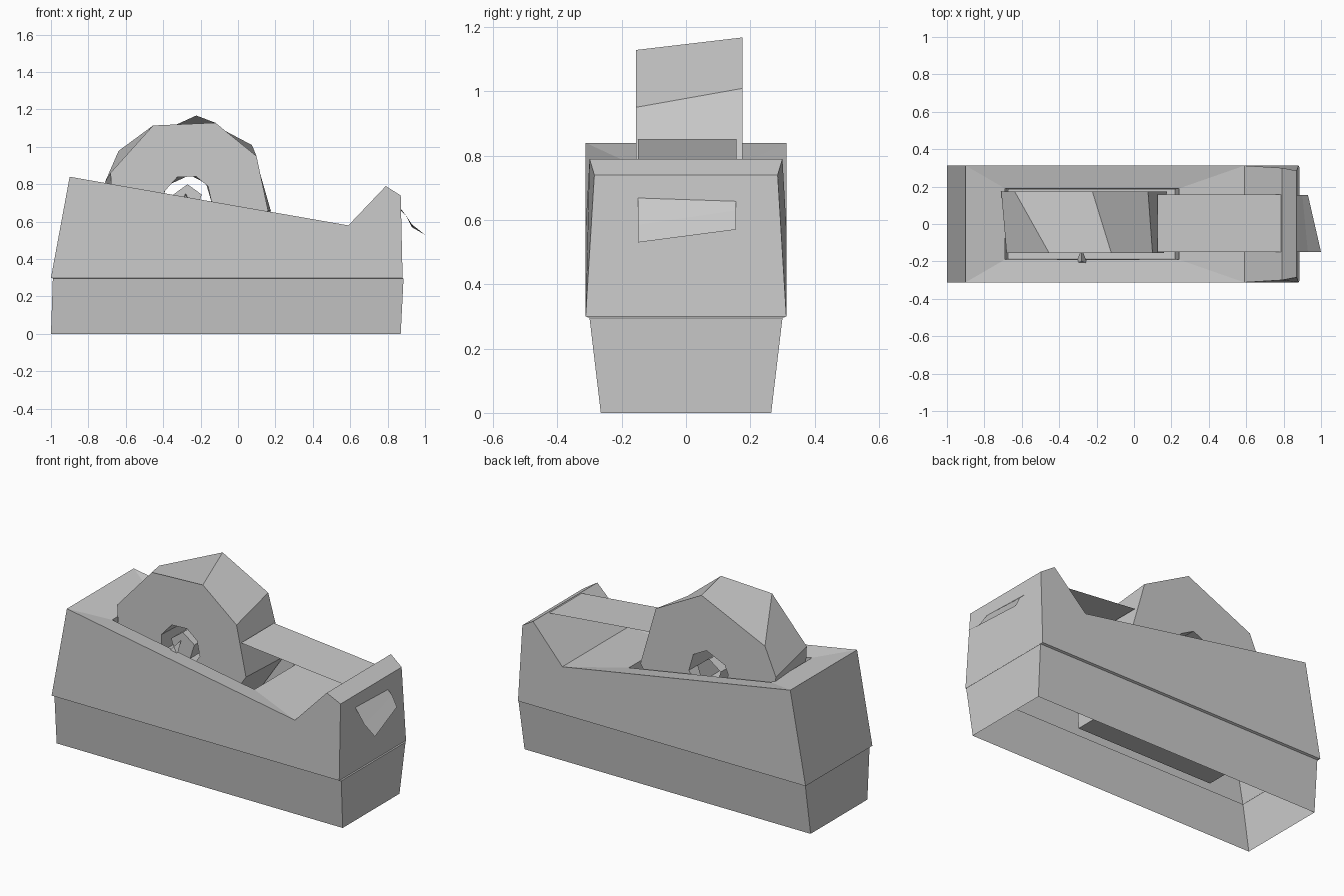
import bpy
from math import cos, sin, radians

if "Cube" in bpy.data.objects:
    bpy.data.objects.remove(bpy.data.objects["Cube"])


def make(name, verts, faces):
    mesh = bpy.data.meshes.new(name)
    mesh.from_pydata(verts, [], faces)
    obj = bpy.data.objects.new(name, mesh)
    bpy.context.collection.objects.link(obj)
    return obj


def rect(x0, x1, hy, z0, z1):
    """Rectangle ring, tilted along x when z0 and z1 differ."""
    return [(x0, -hy, z0), (x1, -hy, z0 if z1 is None else z1),
            (x1, hy, z1), (x0, hy, z0)]


def loft(rings, closed=False, cap=False):
    """Join rings of equal length with quads."""
    n = len(rings[0])
    verts = [p for r in rings for p in r]
    faces = []
    for k in range(len(rings) if closed else len(rings) - 1):
        a, b = k * n, ((k + 1) % len(rings)) * n
        faces += [(a + i, a + (i + 1) % n, b + (i + 1) % n, b + i) for i in range(n)]
    if cap:
        faces.append(tuple(range(len(verts) - n, len(verts))))
    return verts, faces


def deck_z(x):
    return 0.84 - 0.26 / 1.49 * (x + 0.9)


# Lower base: open-bottomed skirt that flares up to a small lip under the body
make("lower_base", *loft([
    rect(-1.0, 0.87, 0.265, 0.0, 0.0),
    rect(-0.99, 0.885, 0.30, 0.295, 0.295),
    rect(-0.995, 0.88, 0.312, 0.3, 0.3)]))

# Body: wedge side profile (x, z, half width), open below and along the deck
profile = [(-1.0, 0.3, 0.312), (0.88, 0.3, 0.312), (0.87, 0.74, 0.285),
           (0.79, 0.79, 0.30), (0.59, 0.58, 0.312), (-0.9, 0.84, 0.312)]
n = len(profile)
verts = [(x, s * h, z) for s in (-1, 1) for x, z, h in profile]
faces = [tuple(range(n)), tuple(range(2 * n - 1, n - 1, -1))]
faces += [(i + 1, i, i + n, (i + 1) % n + n) for i in (1, 2, 3)]
faces.append((0, 5, 5 + n, n))

# Sloping deck with the sunken roll well
wx0, wx1 = -0.69, 0.24
dv, df = loft([
    rect(-0.9, 0.59, 0.312, 0.84, 0.58),
    rect(wx0, wx1, 0.19, deck_z(wx0) - 0.02, deck_z(wx1) - 0.02),
    rect(wx0 + 0.02, wx1 - 0.02, 0.185, 0.25, 0.25)], cap=True)
off = len(verts)
make("body", verts + dv, faces + [tuple(i + off for i in f) for f in df])

# Tape roll: faceted ring, slightly twisted between its two sides
cx, cz = -0.27, 0.72


def circle(angles, r, y):
    return [(cx + r * cos(radians(a)), y, cz + r * sin(radians(a))) for a in angles]


front = [-8, 32, 70, 115, 161, 205, 250, 300]
back = [-8, 40, 84, 145, 168, 205, 250, 300]
make("tape_roll", *loft([
    circle(front, 0.435, -0.155), circle(back, 0.45, 0.175),
    circle(back, 0.13, 0.175), circle(front, 0.13, -0.155)], closed=True))

# Spindle through the roll, with a small pin at the front
five = [90 + 72 * i for i in range(5)]
make("spindle", *loft([circle(five, 0.08, 0.17), circle(five, 0.08, -0.13)], cap=True))
pin = [(-0.28, -0.13, 0.75), (-0.31, -0.21, 0.70), (-0.25, -0.21, 0.70), (-0.28, -0.20, 0.74)]
make("spindle_pin", pin, [(0, 1, 2), (0, 3, 1), (0, 2, 3), (1, 3, 2)])

# Tape strip from the roll to the front ridge
make("tape_strip", [(0.125, -0.15, 0.85), (0.79, -0.15, 0.785),
                    (0.79, 0.157, 0.785), (0.125, 0.157, 0.85)], [(0, 1, 2, 3)])

# Loose tape end hanging off the nose, cut at a slant
make("tape_end", [(0.87, -0.15, 0.67), (0.93, -0.15, 0.585), (1.0, -0.15, 0.53),
                  (0.93, 0.155, 0.57), (0.90, 0.155, 0.63), (0.87, 0.155, 0.66)],
     [(0, 1, 4, 5), (1, 2, 3, 4)])
